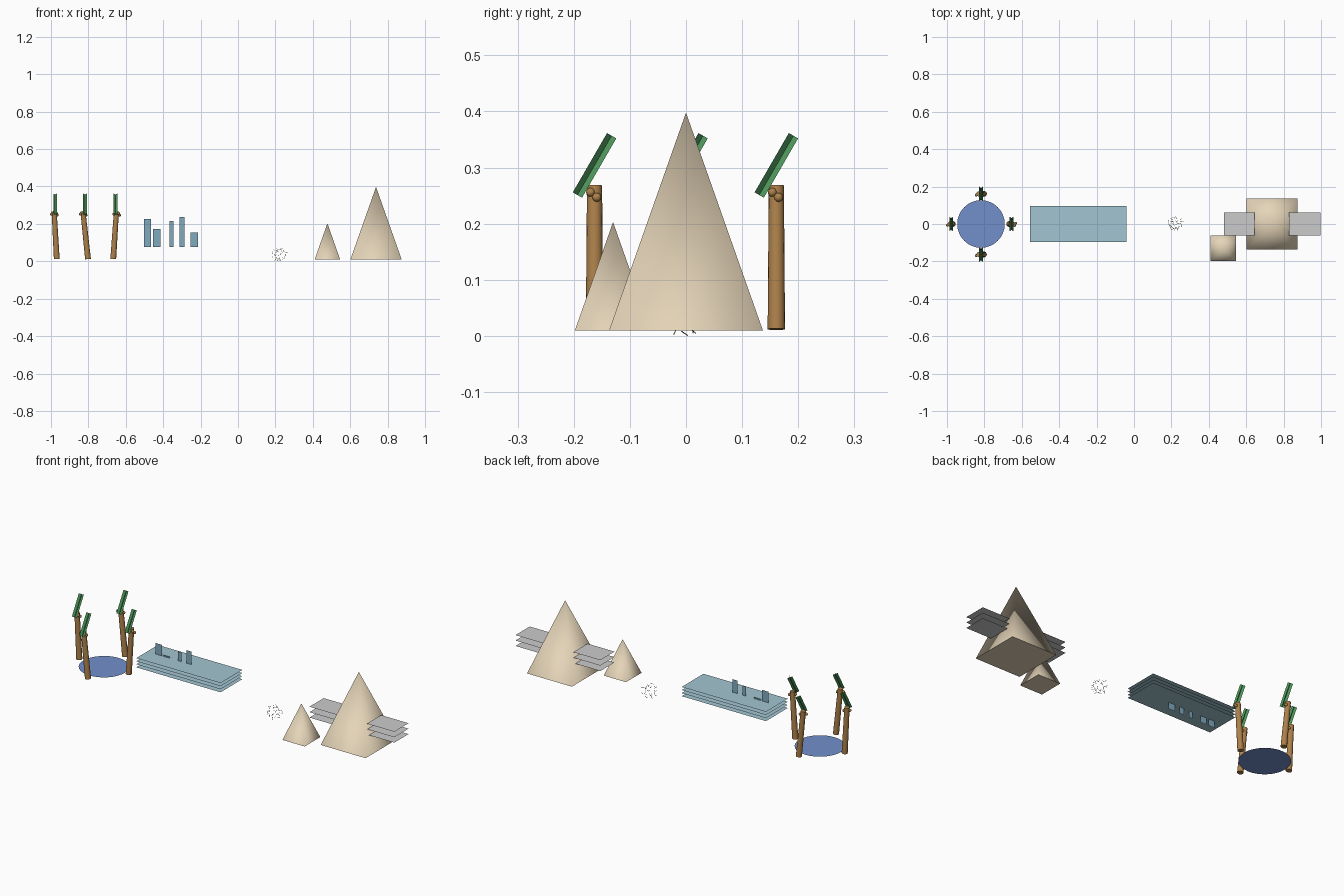
import bpy, bmesh, math, random
from mathutils import Vector, Matrix

if "Cube" in bpy.data.objects:
    bpy.data.objects.remove(bpy.data.objects["Cube"])

random.seed(4)


def mat(name, rgb):
    m = bpy.data.materials.new(name)
    m.diffuse_color = (*rgb, 1)
    m.use_nodes = True
    m.node_tree.nodes["Principled BSDF"].inputs["Base Color"].default_value = m.diffuse_color
    return m


SAND = mat("sand", (0.78, 0.66, 0.48))
WATER = mat("water", (0.17, 0.28, 0.60))
BARK = mat("bark", (0.42, 0.22, 0.07))
LEAF = mat("leaf", (0.08, 0.32, 0.11))
GLASS = mat("pale_blue", (0.36, 0.56, 0.64))
BAR = mat("mid_blue", (0.22, 0.40, 0.52))
TWIG = mat("twig", (0.22, 0.15, 0.09))


def finish(bm, name, material=None):
    me = bpy.data.meshes.new(name)
    bm.to_mesh(me)
    bm.free()
    ob = bpy.data.objects.new(name, me)
    bpy.context.collection.objects.link(ob)
    if material:
        me.materials.append(material)
    return ob


def quad(bm, *pts):
    return bm.faces.new([bm.verts.new(p) for p in pts])


def rod(bm, a, b, r1, r2, sides):
    """Capped cylinder from a to b."""
    a, b = Vector(a), Vector(b)
    d = b - a
    m = Matrix.Translation((a + b) / 2) @ d.to_track_quat('Z', 'Y').to_matrix().to_4x4()
    return bmesh.ops.create_cone(bm, cap_ends=True, segments=sides, radius1=r1,
                                 radius2=r2, depth=d.length, matrix=m)


def sheets(name, x0, x1, half_y, heights, material=None):
    """Stack of flat horizontal sheets."""
    bm = bmesh.new()
    for z in heights:
        quad(bm, (x0, -half_y, z), (x1, -half_y, z), (x1, half_y, z), (x0, half_y, z))
    finish(bm, name, material)


def pyramid(name, x, y, half, top):
    bm = bmesh.new()
    m = Matrix.Translation((x, y, (top + 0.01) / 2)) @ Matrix.Rotation(math.pi / 4, 4, 'Z')
    bmesh.ops.create_cone(bm, cap_ends=True, segments=4, radius1=half * math.sqrt(2),
                          radius2=0, depth=top - 0.01, matrix=m)
    for f in bm.faces:
        f.smooth = len(f.verts) == 3
    for e in bm.edges:
        e.smooth = all(f.smooth for f in e.link_faces)
    finish(bm, name, SAND)


def palm(label, foot_x, top_x, leaf_x, y):
    # leaning trunk
    bm = bmesh.new()
    rod(bm, (foot_x, y, 0.012), (top_x, y, 0.268), 0.0155, 0.0135, 16)
    for f in bm.faces:
        f.smooth = len(f.verts) == 4
    for e in bm.edges:
        e.smooth = all(f.smooth for f in e.link_faces)
    finish(bm, label + "_palm_trunk", BARK)
    # three small nuts below the crown
    bm = bmesh.new()
    for dx, dy, z in ((0.016, 0.004, 0.247), (-0.014, -0.006, 0.252), (0.012, -0.007, 0.256)):
        bmesh.ops.create_uvsphere(bm, u_segments=12, v_segments=8, radius=0.008,
                                  matrix=Matrix.Translation((top_x + dx, y + dy, z)))
    for f in bm.faces:
        f.smooth = True
    finish(bm, label + "_palm_nuts", BARK)
    # frond: two crossed strips, tilted back
    bm = bmesh.new()
    m = Matrix.Translation((leaf_x, y, 0.304)) @ Matrix.Rotation(math.radians(-30), 4, 'X')
    for s in (1, -1):
        w, l = 0.0095, 0.061
        quad(bm, *[m @ Vector(p) for p in ((-w, -s * w, -l), (w, s * w, -l),
                                           (w, s * w, l), (-w, -s * w, l))])
    finish(bm, label + "_palm_frond", LEAF)


# pond
bm = bmesh.new()
bmesh.ops.create_circle(bm, cap_ends=True, segments=32, radius=0.127,
                        matrix=Matrix.Translation((-0.818, 0, 0.01)))
finish(bm, "pond", WATER)

# palms around the pond
palm("left", -0.969, -0.983, -0.978, 0)
palm("right", -0.667, -0.650, -0.655, 0)
palm("front", -0.802, -0.829, -0.818, -0.163)
palm("back", -0.802, -0.829, -0.818, 0.161)

# layered haze sheets with upright panels through them
sheets("mirage_layers", -0.555, -0.04, 0.095, (0.113, 0.13, 0.147, 0.164), GLASS)
bm = bmesh.new()
for x0, x1, top in ((-0.503, -0.465, 0.225), (-0.455, -0.415, 0.172), (-0.365, -0.345, 0.215),
                    (-0.313, -0.285, 0.236), (-0.255, -0.215, 0.153)):
    quad(bm, (x0, 0, 0.077), (x1, 0, 0.077), (x1, 0, top), (x0, 0, top))
finish(bm, "mirage_panels", BAR)

# tumbleweed: loose ball of fine twigs
bm = bmesh.new()
n = 26
for i in range(n):
    t = math.acos(1 - 2 * (i + 0.5) / n)
    p = i * 2.39996
    d = Vector((math.sin(t) * math.cos(p), math.sin(t) * math.sin(p), math.cos(t)))
    c = Vector((0.22, 0, 0.051)) + d * random.uniform(0.028, 0.041)
    h = (d * 0.5 + Vector([random.uniform(-1, 1) for _ in range(3)])).normalized() * 0.009
    rod(bm, c - h, c + h, 0.0009, 0.0009, 4)
low = min(v.co.z for v in bm.verts)
bmesh.ops.translate(bm, verts=bm.verts, vec=(0, 0, -low))
finish(bm, "tumbleweed", TWIG)

# pyramids and the grey sheets beside the large one
pyramid("large_pyramid", 0.738, 0, 0.137, 0.398)
pyramid("small_pyramid", 0.478, -0.13, 0.068, 0.203)
sheets("left_grey_layers", 0.48, 0.645, 0.062, (0.10, 0.13, 0.16))
sheets("right_grey_layers", 0.83, 0.998, 0.062, (0.10, 0.13, 0.16))
